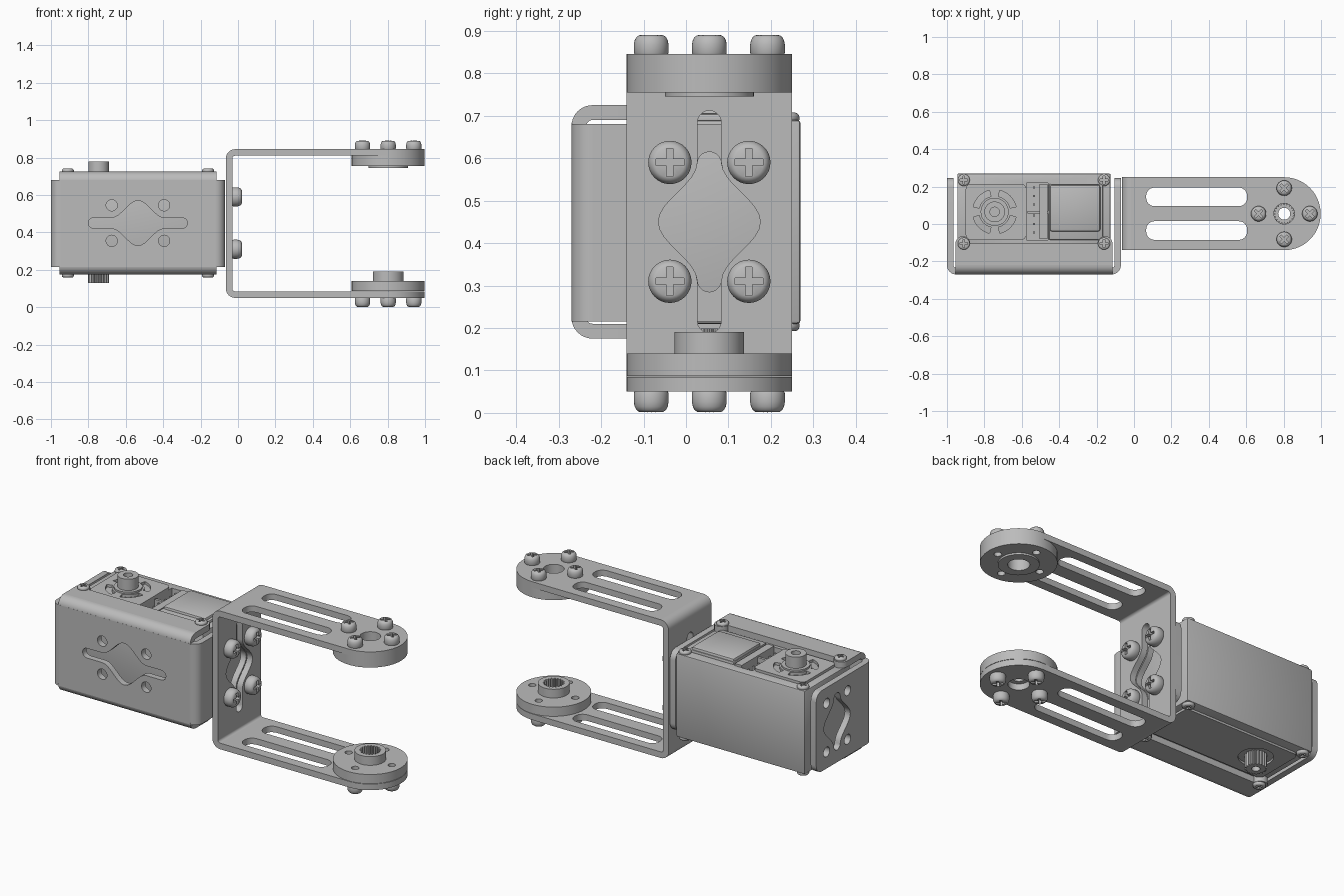
import bpy, bmesh, math
from math import pi, cos, sin
from mathutils import Matrix, Vector

cube = bpy.data.objects.get("Cube")
if cube:
    bpy.data.objects.remove(cube, do_unlink=True)

grey = bpy.data.materials.new("plain_grey")
grey.use_nodes = True
COLOUR = (0.5, 0.5, 0.5, 1)
grey.diffuse_color = COLOUR
grey.node_tree.nodes["Principled BSDF"].inputs["Base Color"].default_value = COLOUR
made = []
T, R = 0.035, 0.05          # sheet thickness, outer bend radius


def add(name, mesh, loc=(0, 0, 0)):
    ob = bpy.data.objects.new(name, mesh)
    bpy.context.collection.objects.link(ob)
    ob.location = loc
    if not mesh.materials:
        mesh.materials.append(grey)
    made.append(ob)
    return ob


# ---- 2D outlines
def arc(u, v, r, a0=0, a1=2 * pi, n=32):
    full = abs(a1 - a0) > 6.28
    return [(u + r * cos(a0 + (a1 - a0) * i / n), v + r * sin(a0 + (a1 - a0) * i / n))
            for i in range(n if full else n + 1)]


def rrect(u0, u1, v0, v1, r=0.0):
    if not r:
        return [(u0, v0), (u1, v0), (u1, v1), (u0, v1)]
    corners = [(u1 - r, v1 - r), (u0 + r, v1 - r), (u0 + r, v0 + r), (u1 - r, v0 + r)]
    return [p for i, (u, v) in enumerate(corners)
            for p in arc(u, v, r, i * pi / 2, (i + 1) * pi / 2, 6)]


def gear(u, v, r0, r1, teeth=20):
    return [(u + r * cos(a), v + r * sin(a)) for i in range(teeth * 4)
            for r, a in [((r0, r0, r1, r1)[i % 4], 2 * pi * i / (teeth * 4))]]


def star(u, v, length, height, turn=False, w=0.028, flare=0.14):
    n = 16
    top = [(x, w + (height - w) * 0.5 * (1 + cos(pi * x / flare)))
           for x in [flare * (1 - 2 * i / n) for i in range(n + 1)]]
    end = [p for p in arc(length - w, 0, w, -pi / 2, pi / 2, 10)]
    half = end + top if length - w > flare else end[:-1] + top[1:-1]
    pts = half + [(-x, -y) for x, y in half]
    return [(u - y, v + x) if turn else (u + x, v + y) for x, y in pts]


# ---- flat plate: filled outline with holes, thickened along one axis
def sheet(name, axis, w0, w1, *loops):
    cu = bpy.data.curves.new(name, 'CURVE')
    cu.dimensions, cu.fill_mode, cu.extrude = '2D', 'BOTH', (w1 - w0) / 2
    for loop in loops:
        sp = cu.splines.new('POLY')
        sp.points.add(len(loop) - 1)
        for p, (u, v) in zip(sp.points, loop):
            p.co = (u, v, 0, 1)
        sp.use_cyclic_u = True
    tmp = bpy.data.objects.new(name, cu)
    bpy.context.collection.objects.link(tmp)
    deps = bpy.context.evaluated_depsgraph_get()
    mesh = bpy.data.meshes.new_from_object(tmp.evaluated_get(deps))
    bpy.data.objects.remove(tmp, do_unlink=True)
    bm = bmesh.new()
    bm.from_mesh(mesh)
    bmesh.ops.remove_doubles(bm, verts=bm.verts, dist=1e-5)
    for vert in bm.verts:
        u, v, w = vert.co
        w += (w0 + w1) / 2
        vert.co = {'x': (w, u, v), 'y': (u, w, v), 'z': (u, v, w)}[axis]
    bmesh.ops.recalc_face_normals(bm, faces=bm.faces)
    bm.to_mesh(mesh)
    bm.free()
    return add(name, mesh)


def bend(name, axis, w0, w1, u, v, quarter):
    a = quarter * pi / 2
    return sheet(name, axis, w0, w1, arc(u, v, R, a, a + pi / 2, 8)
                 + arc(u, v, R - T, a + pi / 2, a, 8))


def box(name, lo, hi, bevel=0.0):
    bm = bmesh.new()
    lo, hi = Vector(lo), Vector(hi)
    bmesh.ops.create_cube(bm, size=1, matrix=Matrix.Translation((lo + hi) / 2)
                          @ Matrix.Diagonal((*(hi - lo), 1)))
    if bevel:
        bmesh.ops.bevel(bm, geom=bm.edges, offset=bevel, segments=2, affect='EDGES', profile=0.5)
    mesh = bpy.data.meshes.new(name)
    bm.to_mesh(mesh)
    bm.free()
    return add(name, mesh)


def cut(ob, *cutters):
    for c in cutters:
        mod = ob.modifiers.new("cut", 'BOOLEAN')
        mod.operation, mod.object, mod.solver = 'DIFFERENCE', c, 'EXACT'
    deps = bpy.context.evaluated_depsgraph_get()
    ob.data = bpy.data.meshes.new_from_object(ob.evaluated_get(deps))
    ob.modifiers.clear()
    for c in cutters:
        made.remove(c)
        bpy.data.objects.remove(c, do_unlink=True)


# ---- pan head screw of unit size with a cross recess, reused everywhere
bm = bmesh.new()
profile = [(0, 0), (0.95, 0), (1, 0.1), (1, 0.5), (0.95, 0.72), (0.85, 0.88), (0.7, 0.97), (0, 1)]
vs = [bm.verts.new((r, 0, z)) for r, z in profile]
es = [bm.edges.new(p) for p in zip(vs, vs[1:])]
bmesh.ops.spin(bm, geom=vs + es, cent=(0, 0, 0), axis=(0, 0, 1), angle=2 * pi, steps=32)
bmesh.ops.remove_doubles(bm, verts=bm.verts, dist=1e-4)
bmesh.ops.recalc_face_normals(bm, faces=bm.faces)
screw_mesh = bpy.data.meshes.new("screw_head")
bm.to_mesh(screw_mesh)
bm.free()
proto = add("screw_head", screw_mesh)
cut(proto, box("slot_a", (-0.65, -0.15, 0.5), (0.65, 0.15, 2)),
    box("slot_b", (-0.15, -0.65, 0.5), (0.15, 0.65, 2)))
screw_mesh = proto.data
made.remove(proto)
bpy.data.objects.remove(proto, do_unlink=True)


def screw(name, loc, r, h, rot=(0, 0, 0)):
    ob = add(name, screw_mesh, loc)
    ob.rotation_euler, ob.scale = rot, (r, r, h)


# ---- servo body with connector bay
SX, CY, CZ, GX = -0.535, 0.065, 0.45, -0.745
body = box("servo_body", (-0.945, -0.14, 0.21), (-0.125, 0.27, 0.69), 0.008)
cut(body, box("bay", (-0.575, -0.085, 0.6), (-0.46, 0.22, 0.8)))
slots = [arc(GX, CY, 0.118, a, a + 1.1, 8) + arc(GX, CY, 0.085, a + 1.1, a, 8)
         for a in [pi / 4 - 0.55 + i * pi / 2 for i in range(4)]]
sheet("gear_cover", 'z', 0.688, 0.705, rrect(-0.9, -0.575, -0.085, 0.215, 0.03), *slots)
box("rear_cover", (-0.455, -0.085, 0.68), (-0.165, 0.215, 0.705), 0.008)
box("raised_cover", (-0.45, -0.04, 0.69), (-0.18, 0.21, 0.72), 0.012)
box("connector", (-0.505, -0.08, 0.6), (-0.462, 0.215, 0.7))
box("connector_divider", (-0.57, 0.055, 0.6), (-0.46, 0.07, 0.69))
for i in range(6):
    y = -0.05 + i * 0.045 + (0.015 if i > 2 else 0)
    box("connector_pin", (-0.54, y, 0.6), (-0.53, y + 0.01, 0.68))
sheet("idler_collar", 'z', 0.69, 0.715, arc(GX, CY, 0.075), arc(GX, CY, 0.025))
sheet("idler_boss", 'z', 0.69, 0.78, arc(GX, CY, 0.055), arc(GX, CY, 0.025))
sheet("bottom_cover", 'z', 0.198, 0.212, rrect(-0.9, -0.165, -0.085, 0.215, 0.03),
      arc(GX, CY, 0.09))
sheet("output_spline", 'z', 0.13, 0.215, gear(GX, CY, 0.048, 0.056), arc(GX, CY, 0.022))

# ---- servo bracket: front plate, end flanges and lips
holes = [arc(SX + 0.14 * i, CZ + 0.095 * j, 0.03) for i in (-1, 1) for j in (-1, 1)]
sheet("bracket_front", 'y', -0.27, -0.27 + T, rrect(-0.95, -0.12, 0.215, 0.68),
      star(SX, CZ, 0.265, 0.12), *holes)
YB = -0.27 + R
for name, x0, u, q in (("right", -1.0, -0.95, 2), ("left", -0.105, -0.12, 3)):
    bend(f"bracket_{name}_bend", 'z', 0.215, 0.68, u, YB, q)
    flange_holes = [arc(0.055 + 0.095 * i, CZ + 0.14 * j, 0.028)
                    for i in (-1, 1) for j in (-1, 1)]
    outline = [(YB, 0.215), *arc(0.195, 0.265, 0.05, -pi / 2, 0, 6),
               *arc(0.195, 0.63, 0.05, 0, pi / 2, 6), (YB, 0.68)]
    sheet(f"bracket_{name}_flange", 'x', x0, x0 + T, outline,
          star(0.055, CZ, 0.165, 0.12, True), *flange_holes)
for name, z0, v, q in (("top", 0.69, 0.675, 1), ("bottom", 0.175, 0.225, 2)):
    bend(f"bracket_{name}_bend", 'x', -0.955, -0.115, YB, v, q)
    ears = arc(-0.155, -0.105, 0.04, 0, pi, 10) + arc(-0.915, -0.105, 0.04, 0, pi, 10)
    sheet(f"bracket_{name}_lip", 'z', z0, z0 + T,
          [(-0.955, YB), (-0.115, YB)] + ears)

# ---- case screws
for x in (-0.91, -0.16):
    for y, up, down in ((-0.105, 0.722, 0.178), (0.235, 0.688, 0.212)):
        screw("case_screw_top", (x, y, up), 0.032, 0.02)
        screw("case_screw_bottom", (x, y, down), 0.032, 0.02, (pi, 0, 0))

# ---- U bracket: base, bends and two slotted arms
AX, AY, W = 0.803, 0.055, 0.195
Y0, Y1 = AY - W, AY + W
UX = -0.065
sheet("arm_base", 'x', UX, UX + T, rrect(Y0, Y1, 0.1, 0.795), star(AY, CZ, 0.262, 0.12, True))
quad = [(0.137 * cos(i * pi / 2), 0.137 * sin(i * pi / 2)) for i in range(4)]
for name, z0, v, q in (("upper", 0.81, 0.795, 1), ("lower", 0.05, 0.1, 2)):
    bend(f"{name}_arm_bend", 'y', Y0, Y1, UX + R, v, q)
    sheet(f"{name}_arm", 'z', z0, z0 + T,
          [(UX + R, Y0)] + arc(AX, AY, W, -pi / 2, pi / 2, 32) + [(UX + R, Y1)],
          rrect(0.065, 0.605, 0.095, 0.195, 0.045), rrect(0.065, 0.605, -0.085, 0.015, 0.045),
          arc(AX, AY, 0.055))
    for dx, dy in quad:
        top = name == "upper"
        screw(f"{name}_horn_screw", (AX + dx, AY + dy, 0.844 if top else 0.051), 0.041,
              0.047 if top else 0.05, (0 if top else pi, 0, pi / 4))
for y in (AY - 0.093, AY + 0.093):
    for z in (CZ - 0.14, CZ + 0.14):
        screw("base_screw", (UX + T, y, z), 0.051, 0.052, (0, pi / 2, 0))

# ---- horns on the arm ends
pins = [arc(AX + dx, AY + dy, 0.02, n=16) for dx, dy in quad]
disc = arc(AX, AY, W, n=64)
sheet("idler_horn", 'z', 0.755, 0.811, disc, arc(AX, AY, 0.056), *pins)
sheet("idler_horn_collar", 'z', 0.745, 0.756, arc(AX, AY, 0.105, n=48), arc(AX, AY, 0.056))
sheet("drive_horn", 'z', 0.087, 0.14, disc, arc(AX, AY, 0.032), *pins)
sheet("drive_horn_boss", 'z', 0.139, 0.19, arc(AX, AY, 0.082, n=48), gear(AX, AY, 0.047, 0.056))

# ---- smooth round faces, keep edges sharp
for ob in bpy.context.view_layer.objects:
    ob.select_set(ob in made)
bpy.context.view_layer.objects.active = made[0]
bpy.ops.object.shade_smooth_by_angle(angle=math.radians(30))
